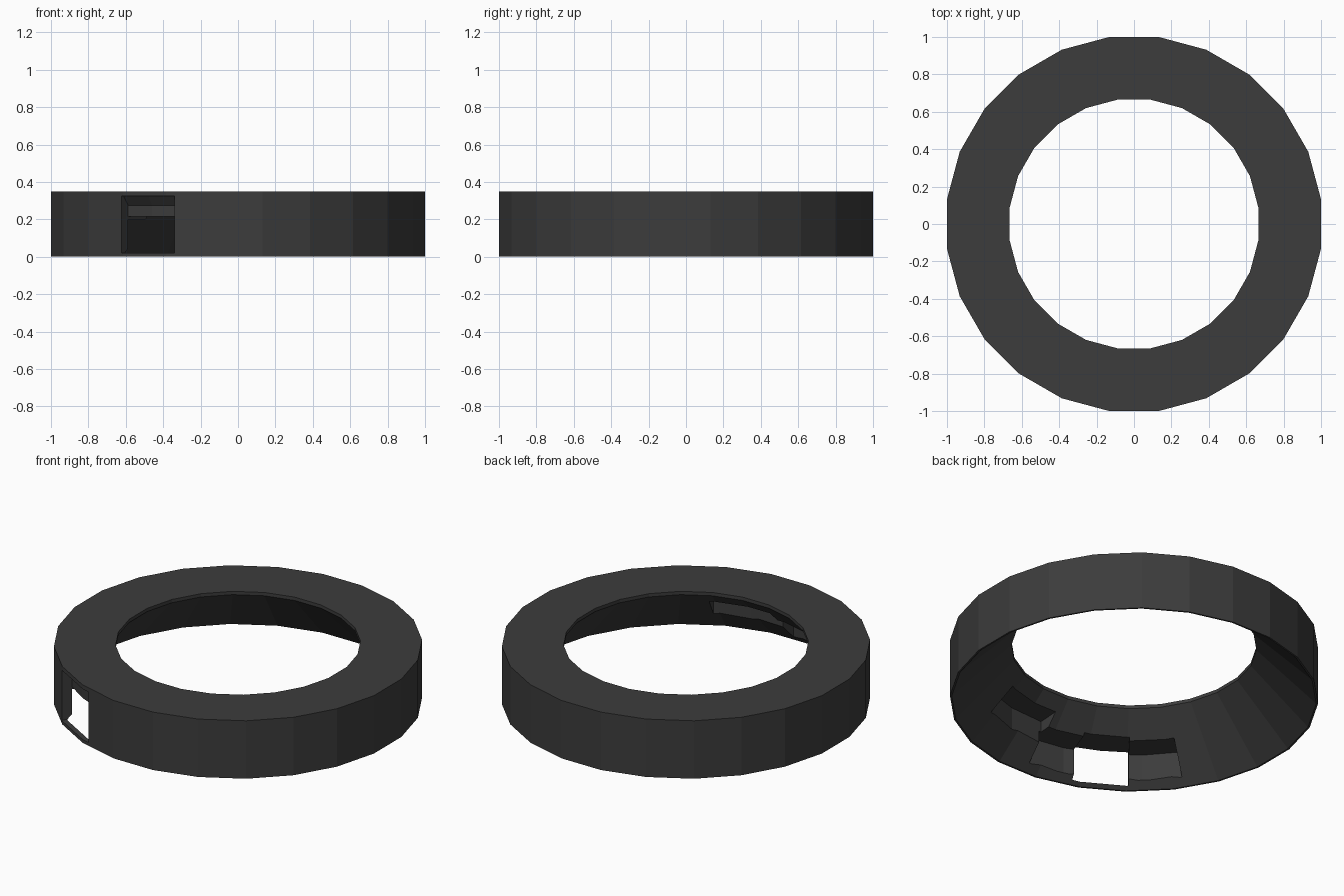
import bpy, bmesh
from math import sin, cos, radians

if "Cube" in bpy.data.objects:
    bpy.data.objects.remove(bpy.data.objects["Cube"])

mat = bpy.data.materials.new("dark_grey")
mat.diffuse_color = (0.045, 0.045, 0.045, 1)
mat.use_nodes = True
mat.node_tree.nodes["Principled BSDF"].inputs["Base Color"].default_value = mat.diffuse_color


def sweep(name, profile, angles, closed=False):
    """Sweep a closed (radius, z) profile around z through the given angles."""
    bm = bmesh.new()
    rings = [[bm.verts.new((r * cos(radians(a)), r * sin(radians(a)), z))
              for r, z in profile] for a in angles]
    n = len(profile)
    pairs = list(zip(rings, rings[1:]))
    if closed:
        pairs.append((rings[-1], rings[0]))
    else:
        bm.faces.new(rings[0])
        bm.faces.new(rings[-1])
    for a, b in pairs:
        for i in range(n):
            j = (i + 1) % n
            bm.faces.new((a[i], a[j], b[j], b[i]))
    bmesh.ops.recalc_face_normals(bm, faces=bm.faces[:])
    me = bpy.data.meshes.new(name)
    bm.to_mesh(me)
    bm.free()
    ob = bpy.data.objects.new(name, me)
    bpy.context.collection.objects.link(ob)
    return ob


def span(start, end, steps):
    return [start + (end - start) * i / steps for i in range(steps + 1)]


def block(r0, r1, z0, z1):
    return [(r0, z0), (r1, z0), (r1, z1), (r0, z1)]


# 24-sided collar: straight outer wall, conical inside, thin lip at the top
k = 1 / cos(radians(7.5))
profile = [(1.0 * k, 0), (1.0 * k, 0.35), (0.665 * k, 0.35),
           (0.665 * k, 0.33), (0.99 * k, 0)]
collar = sweep("collar_ring", profile, [7.5 + 15 * i for i in range(24)], True)
collar.data.materials.append(mat)

# Cutters: window through the wall, shallow recess above it, inner channels
cutters = [
    sweep("window_cutter", block(0.6, 1.1, 0.02, 0.215), span(231.8, 250.3, 2)),
    sweep("recess_cutter", [(1.1, 0.2), (0.95, 0.2), (0.95, 0.275),
                            (0.99, 0.325), (1.1, 0.325)], span(231.8, 250.3, 2)),
    sweep("channel_cutter", block(0.55, 0.955, 0.04, 0.2), span(214, 267, 4)),
    sweep("channel_end_cutter", block(0.6, 0.865, 0.08, 0.265), span(266, 295, 2)),
]
for c in cutters:
    mod = collar.modifiers.new(c.name, 'BOOLEAN')
    mod.operation = 'DIFFERENCE'
    mod.solver = 'EXACT'
    mod.object = c
    c.hide_render = True
    c.hide_set(True)
